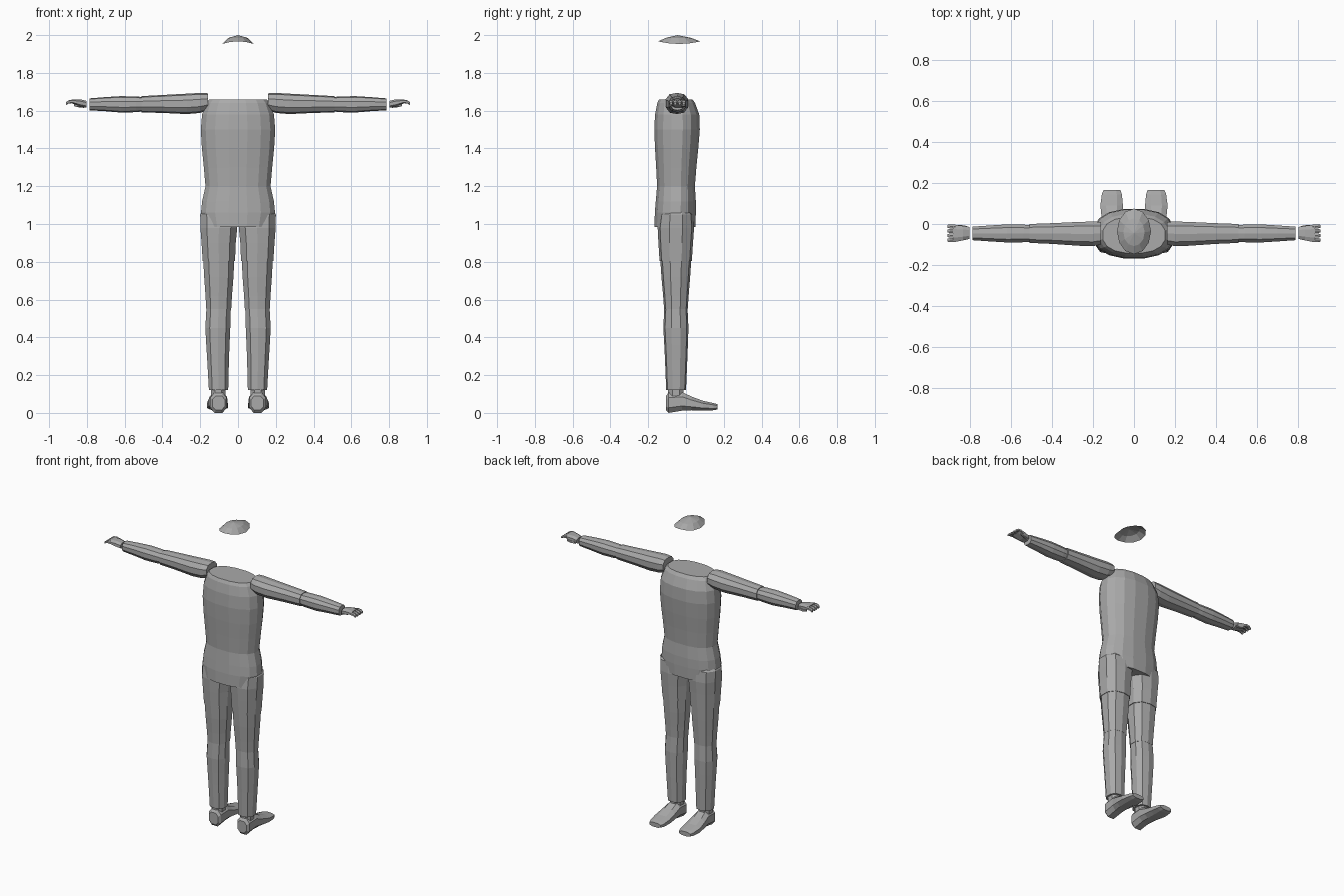
import bpy, bmesh, math
from mathutils import Vector

grey = bpy.data.materials.new("plain grey")
grey.diffuse_color = (0.40, 0.40, 0.40, 1)


def finish(name, bm, mirror=False):
    bmesh.ops.recalc_face_normals(bm, faces=bm.faces)
    me = bpy.data.meshes.new(name)
    bm.to_mesh(me)
    bm.free()
    me.materials.append(grey)
    ob = bpy.data.objects.new(name, me)
    bpy.context.collection.objects.link(ob)
    if mirror:
        m = ob.modifiers.new("mirror", 'MIRROR')
        m.use_mirror_merge = False
    return ob


def loft(name, axis, rings, sides, power=1.0, mirror=False):
    """Rings: (position, lo_a, hi_a, lo_b, hi_b). Axis x uses (y, z),
    axis y uses (x, z), axis z uses (x, y). Power under 1 squares the section."""
    bm = bmesh.new()
    loops = []
    for p, a0, a1, b0, b1 in rings:
        loop = []
        for i in range(sides):
            t = 2 * math.pi * (i + 0.5) / sides
            c, s = math.cos(t), math.sin(t)
            k = math.cos(math.pi / sides)
            c = math.copysign(min(1, abs(c) / k) ** power, c)
            s = math.copysign(min(1, abs(s) / k) ** power, s)
            a = (a0 + a1) / 2 + c * (a1 - a0) / 2
            b = (b0 + b1) / 2 + s * (b1 - b0) / 2
            co = {'x': (p, a, b), 'y': (a, p, b), 'z': (a, b, p)}[axis]
            loop.append(bm.verts.new(co))
        loops.append(loop)
    for l0, l1 in zip(loops, loops[1:]):
        for i in range(sides):
            j = (i + 1) % sides
            bm.faces.new((l0[i], l0[j], l1[j], l1[i]))
    bm.faces.new(loops[0])
    bm.faces.new(loops[-1])
    return finish(name, bm, mirror)


# Torso with waist and flared hem
loft("torso", 'z', [
    (0.985, -0.180, 0.180, -0.167, 0.050),
    (1.060, -0.196, 0.196, -0.165, 0.052),
    (1.120, -0.190, 0.190, -0.160, 0.052),
    (1.200, -0.172, 0.172, -0.153, 0.047),
    (1.300, -0.181, 0.181, -0.158, 0.055),
    (1.400, -0.191, 0.191, -0.164, 0.065),
    (1.500, -0.197, 0.197, -0.168, 0.073),
    (1.580, -0.190, 0.190, -0.164, 0.070),
    (1.640, -0.168, 0.168, -0.152, 0.048),
    (1.660, -0.152, 0.152, -0.142, 0.034)], 16, 0.85)

# Legs
loft("thigh", 'z', [
    (0.805, 0.016, 0.187, -0.140, 0.031),
    (0.900, 0.012, 0.193, -0.146, 0.037),
    (0.980, 0.004, 0.199, -0.150, 0.043),
    (1.050, 0.004, 0.200, -0.140, 0.038),
    (1.070, 0.020, 0.188, -0.120, 0.020)], 10, 0.9, True)
loft("knee", 'z', [
    (0.550, 0.036, 0.168, -0.116, 0.009),
    (0.620, 0.032, 0.172, -0.121, 0.014),
    (0.720, 0.024, 0.179, -0.130, 0.022),
    (0.810, 0.020, 0.184, -0.136, 0.028)], 10, 0.9, True)
loft("shin", 'z', [
    (0.120, 0.052, 0.154, -0.105, 0.000),
    (0.280, 0.048, 0.163, -0.111, 0.007),
    (0.360, 0.045, 0.168, -0.115, 0.010),
    (0.450, 0.041, 0.173, -0.120, 0.013),
    (0.555, 0.038, 0.167, -0.115, 0.008)], 10, 0.9, True)
loft("ankle", 'z', [
    (0.070, 0.066, 0.142, -0.094, -0.012),
    (0.125, 0.066, 0.142, -0.094, -0.012)], 8, 0.9, True)

# Shoes with toes towards +y
loft("shoe", 'y', [
    (-0.106, 0.070, 0.135, 0.015, 0.090),
    (-0.092, 0.060, 0.147, 0.000, 0.108),
    (-0.020, 0.058, 0.150, 0.012, 0.110),
    (0.030, 0.056, 0.158, 0.014, 0.086),
    (0.090, 0.054, 0.164, 0.013, 0.064),
    (0.145, 0.059, 0.157, 0.014, 0.052),
    (0.167, 0.067, 0.148, 0.018, 0.046)], 8, 0.8, True)

# Arms held straight out
loft("upper_arm", 'x', [
    (0.160, -0.100, 0.010, 1.602, 1.692),
    (0.200, -0.108, 0.012, 1.588, 1.694),
    (0.270, -0.106, 0.010, 1.582, 1.690),
    (0.400, -0.097, 0.004, 1.588, 1.683),
    (0.510, -0.092, 0.000, 1.591, 1.677)], 10, 0.9, True)
loft("forearm", 'x', [
    (0.500, -0.086, -0.006, 1.597, 1.672),
    (0.540, -0.089, -0.003, 1.592, 1.675),
    (0.620, -0.090, -0.002, 1.590, 1.677),
    (0.700, -0.085, -0.007, 1.597, 1.672),
    (0.787, -0.079, -0.013, 1.602, 1.665)], 10, 0.9, True)

# Hands: thin palm, four short fingers and a thumb
loft("palm", 'x', [
    (0.803, -0.073, -0.014, 1.616, 1.652),
    (0.835, -0.080, -0.009, 1.622, 1.660),
    (0.882, -0.089, -0.003, 1.640, 1.660)], 8, 0.8, True)
for i in range(4):
    y = -0.079 + i * 0.0225
    loft("finger", 'x', [
        (0.872, y - 0.010, y + 0.010, 1.640, 1.658),
        (0.897, y - 0.010, y + 0.010, 1.638, 1.655),
        (0.910, y - 0.007, y + 0.007, 1.630, 1.645)], 6, 0.9, True)
loft("thumb", 'x', [
    (0.815, -0.030, -0.010, 1.615, 1.640),
    (0.845, -0.022, -0.004, 1.618, 1.636),
    (0.868, -0.016, -0.004, 1.624, 1.636)], 6, 0.9, True)

# Skull cap: open faceted dome, rim dipping at the sides
bm = bmesh.new()
sides = 12
apex = bm.verts.new((0, -0.045, 2.0))
inner, rim = [], []
for i in range(sides):
    t = 2 * math.pi * i / sides
    c, s = math.cos(t), math.sin(t)
    inner.append(bm.verts.new((0.052 * c, -0.040 + 0.068 * s, 1.985)))
    rim.append(bm.verts.new((0.083 * c, -0.036 + 0.111 * s, 1.953 + 0.014 * s * s)))
for i in range(sides):
    j = (i + 1) % sides
    bm.faces.new((apex, inner[i], inner[j]))
    bm.faces.new((inner[i], rim[i], rim[j], inner[j]))
finish("skull_cap", bm)
